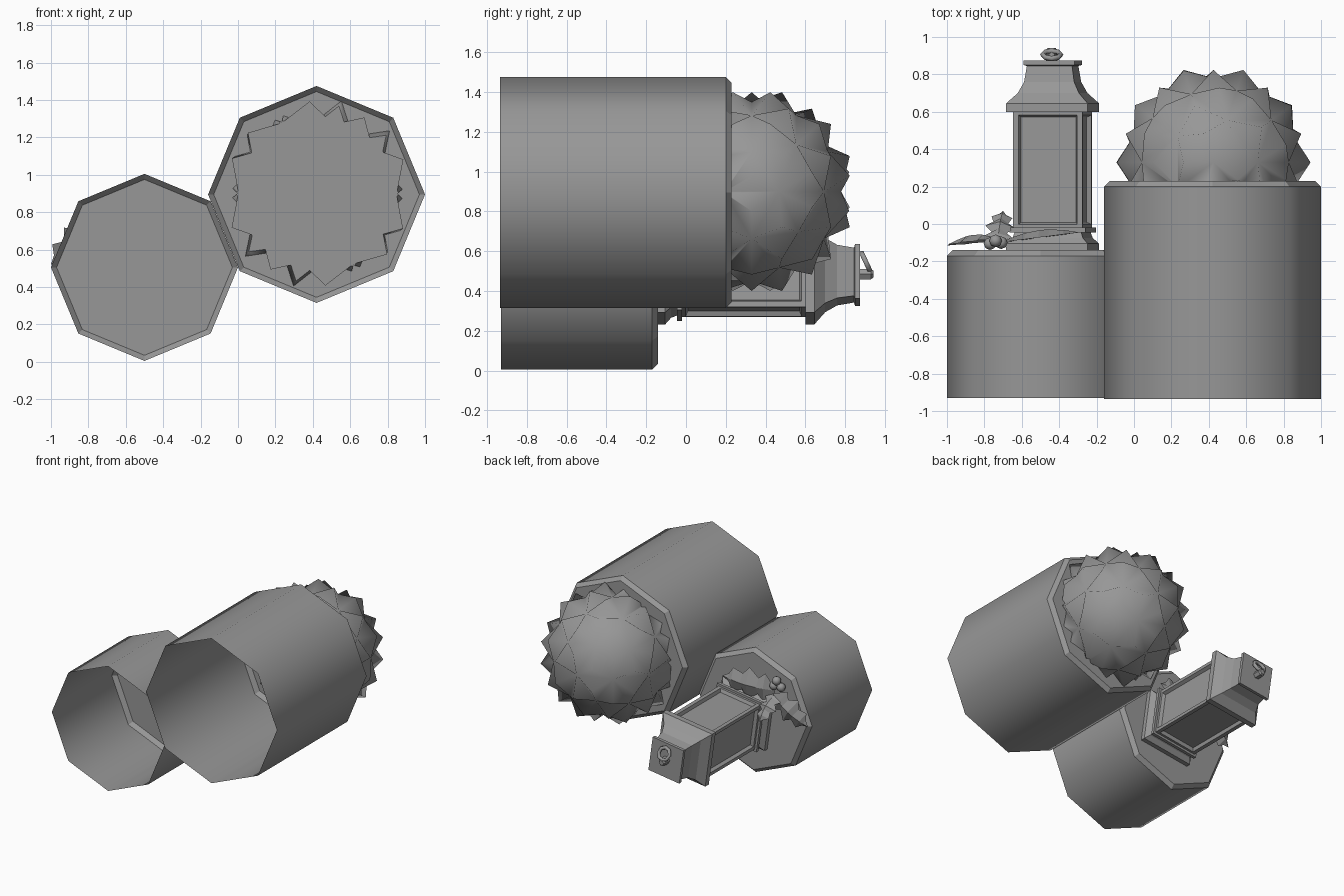
import bpy, bmesh, math
from mathutils import Vector, Matrix

cube = bpy.data.objects.get("Cube")
if cube:
    bpy.data.objects.remove(cube)

grey = bpy.data.materials.new("plain grey")
grey.use_nodes = True
grey.diffuse_color = (0.31, 0.31, 0.31, 1)
grey.node_tree.nodes["Principled BSDF"].inputs["Base Color"].default_value = grey.diffuse_color


def finish(bm, name, smooth=None):
    """Turn a bmesh into an object; smooth is a rule choosing smooth faces."""
    bm.normal_update()
    for f in bm.faces:
        f.smooth = bool(smooth and smooth(f))
    mesh = bpy.data.meshes.new(name)
    bm.to_mesh(mesh)
    bm.free()
    mesh.materials.append(grey)
    obj = bpy.data.objects.new(name, mesh)
    bpy.context.collection.objects.link(obj)
    return obj


def stack(profile, sides, centre, phase=0, close_start=False):
    """Rings of (radius, y) around an axis along y, closed at the far end."""
    bm = bmesh.new()
    rings = []
    for r, y in profile:
        angles = [phase + i * math.tau / sides for i in range(sides)]
        rings.append([bm.verts.new((centre[0] + r * math.cos(a), y,
                                    centre[1] + r * math.sin(a))) for a in angles])
    for a, b in zip(rings, rings[1:]):
        for i in range(sides):
            j = (i + 1) % sides
            bm.faces.new((a[i], b[i], b[j], a[j]))
    bm.faces.new(rings[-1][::-1])
    if close_start:
        bm.faces.new(rings[0])
    return bm


# Two open-fronted octagonal tubes with chamfered ends
def tube(name, centre, radius, start, end):
    bm = stack([(radius, start), (radius, end - 0.03), (radius - 0.03, end)], 8, centre)
    finish(bm, name, lambda f: f.calc_area() > 0.2 and abs(f.normal.y) < 0.1)


tube("small_tube", (-0.5, 0.505), 0.5, -0.93, -0.14)
tube("large_tube", (0.42, 0.895), 0.58, -0.935, 0.23)

# Spiky ball set in the end of the large tube
bm = bmesh.new()
bmesh.ops.create_icosphere(bm, subdivisions=2, radius=0.45)
poked = bmesh.ops.poke(bm, faces=bm.faces[:])
for v in poked["verts"]:
    v.co = v.co.normalized() * 0.525
bmesh.ops.translate(bm, verts=bm.verts[:], vec=(0.425, 0.33, 0.9))
bmesh.ops.bisect_plane(bm, geom=bm.verts[:] + bm.edges[:] + bm.faces[:],
                       plane_co=(0, 0.2, 0), plane_no=(0, -1, 0), clear_outer=True)
bmesh.ops.holes_fill(bm, edges=[e for e in bm.edges if e.is_boundary])
finish(bm, "spiky_ball", lambda f: f.normal.y > -0.95)

# Lantern standing on the small tube, turned slightly about its axis
AXIS = (-0.435, 0.48)
TURN = math.radians(8)


def square_stack(name, profile, panels=False):
    bm = stack([(h * math.sqrt(2), y) for h, y in profile], 4, AXIS,
               TURN + math.pi / 4, True)
    if panels:
        bm.normal_update()
        faces = [f for f in bm.faces if abs(f.normal.y) < 0.1]
        bmesh.ops.inset_individual(bm, faces=faces, thickness=0.04)
        bmesh.ops.inset_individual(bm, faces=faces, thickness=0.015, depth=-0.025)
    finish(bm, name)


square_stack("lantern_base", [(0.22, -0.14), (0.22, -0.105), (0.19, -0.075), (0.18, -0.045),
                              (0.205, -0.045), (0.205, -0.02)])
square_stack("lantern_body", [(0.187, -0.03), (0.187, 0.61)], True)
square_stack("lantern_roof", [(0.22, 0.6), (0.22, 0.645), (0.165, 0.7), (0.135, 0.76),
                              (0.122, 0.845), (0.138, 0.85), (0.138, 0.875)])

# Knob and tilted carrying ring
finish(stack([(0.03, 0.87), (0.03, 0.93), (0.02, 0.942)], 6, (-0.44, 0.485)), "lantern_knob")
bm = bmesh.new()
place = Matrix.Translation((-0.44, 0.905, 0.545)) @ Matrix.Rotation(math.radians(25), 4, "X")
loops = []
for i in range(8):
    a = i * math.tau / 8
    out = Vector((math.cos(a), 0, math.sin(a)))
    loops.append([bm.verts.new(place @ (out * (0.048 + 0.014 * math.cos(b))
                                        + Vector((0, 0.014 * math.sin(b), 0))))
                  for b in (k * math.tau / 6 for k in range(6))])
for i in range(8):
    a, b = loops[i], loops[(i + 1) % 8]
    for k in range(6):
        m = (k + 1) % 6
        bm.faces.new((a[k], a[m], b[m], b[k]))
bmesh.ops.recalc_face_normals(bm, faces=bm.faces[:])
finish(bm, "lantern_ring", lambda f: True)


# Holly leaves: folded along the midrib with toothed edges
def leaf(name, base, tip, width, up):
    base, tip, up = Vector(base), Vector(tip), Vector(up)
    along = tip - base
    side = along.cross(up).normalized()
    bm = bmesh.new()
    outline = [(0, 0.1), (0.2, 0.9), (0.32, 0.5), (0.5, 1), (0.62, 0.5), (0.8, 0.7), (0.88, 0.25)]
    end = bm.verts.new(tip)
    mids = [bm.verts.new(base + along * t + up * 0.04 * math.sin(math.pi * t))
            for t, w in outline]
    for s in (-1, 1):
        edge = [bm.verts.new(base + along * t + side * s * w * width) for t, w in outline]
        for i in range(len(edge) - 1):
            bm.faces.new((mids[i], mids[i + 1], edge[i + 1], edge[i])[::s])
        bm.faces.new((mids[-1], end, edge[-1])[::s])
    bmesh.ops.recalc_face_normals(bm, faces=bm.faces[:])
    finish(bm, name)


leaf("holly_leaf_inner", (-0.72, -0.1, 0.74), (-0.29, -0.045, 0.77), 0.13, (0, 1, 0))
leaf("holly_leaf_outer", (-0.72, -0.08, 0.72), (-1.0, -0.115, 0.52), 0.12, (0, 1, 0))
leaf("holly_leaf_raised", (-0.73, -0.1, 0.72), (-0.7, 0.07, 0.55), 0.08, (0, 0.7, 0.7))

# Three berries
for i, (x, y, z) in enumerate([(-0.77, -0.105, 0.78), (-0.71, -0.1, 0.78), (-0.74, -0.09, 0.83)]):
    bm = bmesh.new()
    bmesh.ops.create_uvsphere(bm, u_segments=8, v_segments=6, radius=0.034)
    bmesh.ops.translate(bm, verts=bm.verts[:], vec=(x, y, z))
    finish(bm, f"berry_{i + 1}", lambda f: True)
